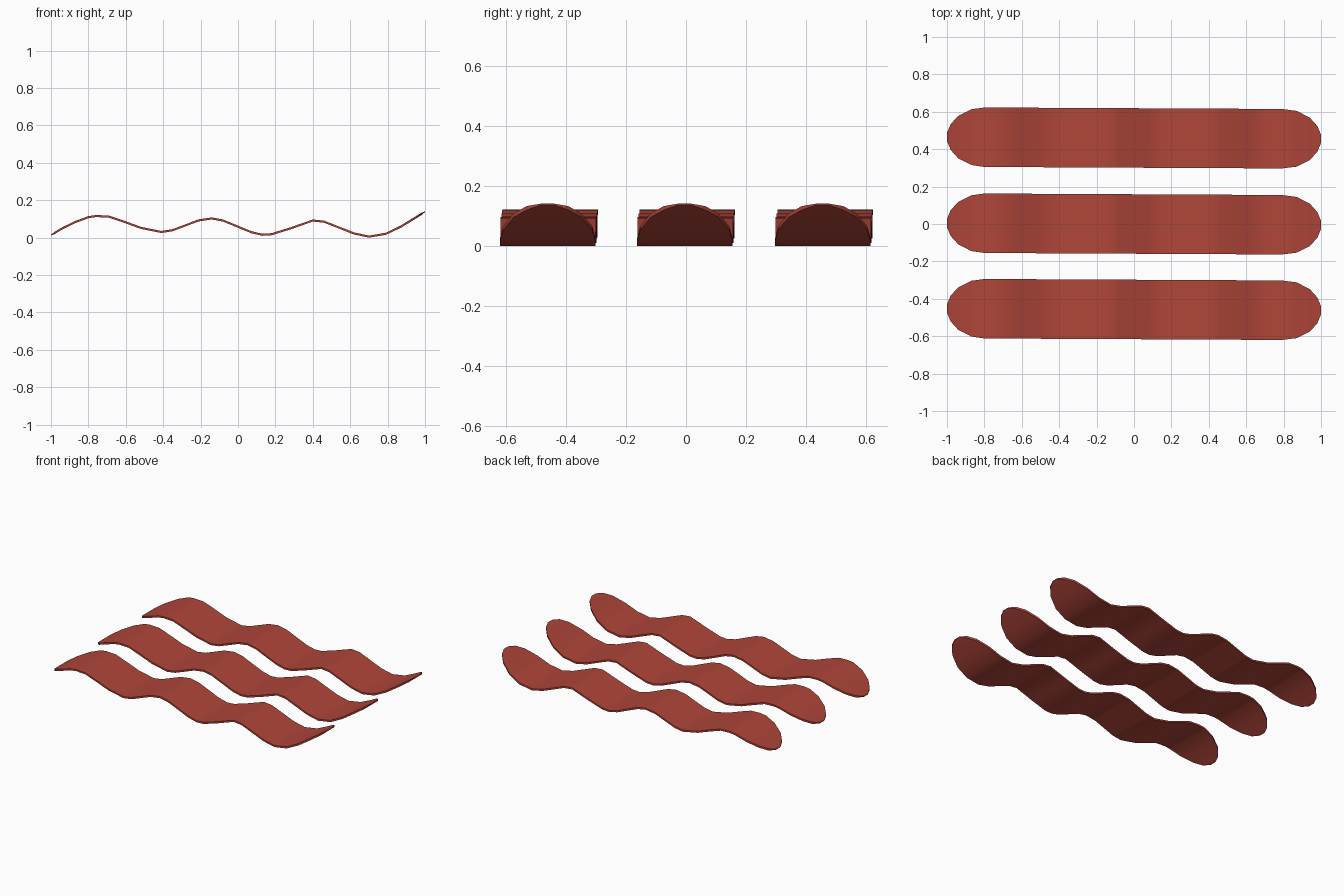
import bpy, bmesh, math

if "Cube" in bpy.data.objects:
    bpy.data.objects.remove(bpy.data.objects["Cube"])

# Wavy side profile (x, z of the middle of the slice)
PROFILE = [(-1, .016), (-.94, .052), (-.87, .086), (-.80, .112), (-.76, .118), (-.69, .115),
           (-.61, .088), (-.52, .055), (-.41, .033), (-.35, .042), (-.21, .095), (-.14, .105),
           (-.08, .094), (.07, .032), (.13, .018), (.18, .021), (.28, .052), (.40, .094),
           (.46, .088), (.62, .025), (.70, .008), (.79, .023), (.87, .061), (.94, .104), (1, .141)]
HALF_W, END, THICK = .159, .2, .011

red = bpy.data.materials.new("bacon red")
red.diffuse_color = (.43, .06, .041, 1)
red.use_nodes = True
red.node_tree.nodes["Principled BSDF"].inputs["Base Color"].default_value = red.diffuse_color


def height(x):
    for (x0, z0), (x1, z1) in zip(PROFILE, PROFILE[1:]):
        if x <= x1:
            return z0 + (z1 - z0) * (x - x0) / (x1 - x0)
    return PROFILE[-1][1]


def half_width(x):
    # elliptical rounded ends
    t = max(0, (abs(x) - (1 - END)) / END)
    return max(.022, HALF_W * math.sqrt(max(0, 1 - t * t)))


# Cross-section stations: profile points plus extra ones near the tips
stations = sorted({p[0] for p in PROFILE} | {-.98, .98})


def strip(name, yc):
    bm = bmesh.new()
    rings = []
    for x in stations:
        w, z, y = half_width(x), height(x), yc - .005 * x
        dz = (height(min(1, x + .01)) - height(max(-1, x - .01))) / .02
        h = THICK / 2 * min(1.4, math.sqrt(1 + dz * dz))
        if abs(x) == 1:
            h *= .4
        rings.append([bm.verts.new((x, y + sy * w, max(.001, z + sz * h)))
                      for sy, sz in ((-1, -1), (1, -1), (1, 1), (-1, 1))])
    for a, b in zip(rings, rings[1:]):
        for i in range(4):
            j = (i + 1) % 4
            bm.faces.new((a[i], a[j], b[j], b[i]))
    bm.faces.new(rings[0])
    bm.faces.new(rings[-1][::-1])
    bmesh.ops.recalc_face_normals(bm, faces=bm.faces)
    low = min(v.co.z for v in bm.verts)
    for v in bm.verts:
        v.co.z -= low
    me = bpy.data.meshes.new(name)
    bm.to_mesh(me)
    bm.free()
    me.materials.append(red)
    ob = bpy.data.objects.new(name, me)
    bpy.context.collection.objects.link(ob)
    bpy.ops.object.select_all(action='DESELECT')
    ob.select_set(True)
    bpy.context.view_layer.objects.active = ob
    bpy.ops.object.shade_smooth_by_angle(angle=math.radians(40))


# Three strips side by side
for name, y in (("front_strip", -.457), ("middle_strip", 0), ("back_strip", .46)):
    strip(name, y)
